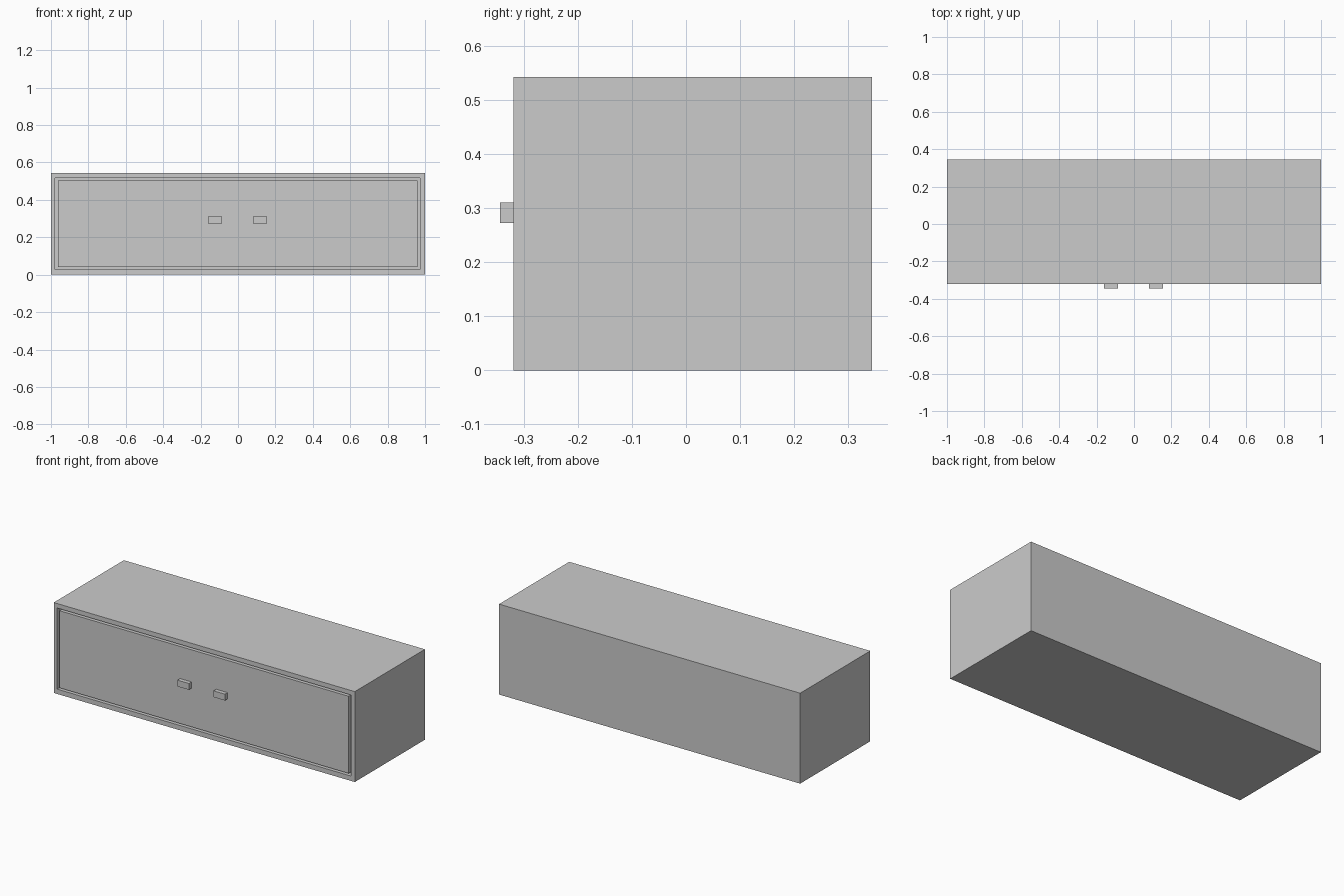
import bpy, bmesh

if "Cube" in bpy.data.objects:
    bpy.data.objects.remove(bpy.data.objects["Cube"])

FRONT, BACK, TOP = -0.32, 0.345, 0.543


def make_object(name, bm):
    bmesh.ops.recalc_face_normals(bm, faces=bm.faces)
    mesh = bpy.data.meshes.new(name)
    bm.to_mesh(mesh)
    bm.free()
    obj = bpy.data.objects.new(name, mesh)
    bpy.context.collection.objects.link(obj)
    return obj


def box(x0, x1, y0, y1, z0, z1):
    bm = bmesh.new()
    bmesh.ops.create_cube(bm, size=1)
    for v in bm.verts:
        v.co = (x0 if v.co.x < 0 else x1,
                y0 if v.co.y < 0 else y1,
                z0 if v.co.z < 0 else z1)
    return bm


# Cabinet body with a shallow recess behind the door
body = box(-1, 1, FRONT, BACK, 0, TOP)
body.normal_update()
front = min(body.faces, key=lambda f: f.calc_center_median().y)
bmesh.ops.inset_region(body, faces=[front], thickness=0.02)
for v in front.verts:
    v.co.x = -0.978 if v.co.x < 0 else 0.974
    v.co.z = 0.029 if v.co.z < TOP / 2 else 0.516
bmesh.ops.inset_region(body, faces=[front], thickness=0, depth=0)
for v in front.verts:
    v.co.y = FRONT + 0.03
make_object("cabinet_body", body)

# Flush door panel, leaving a narrow groove all round
make_object("door_panel", box(-0.963, 0.959, FRONT, FRONT + 0.03, 0.041, 0.504))

# Two block handles
for side, x in (("left", -0.123), ("right", 0.117)):
    make_object(side + "_handle",
                box(x - 0.038, x + 0.038, -0.345, FRONT, 0.273, 0.311))
